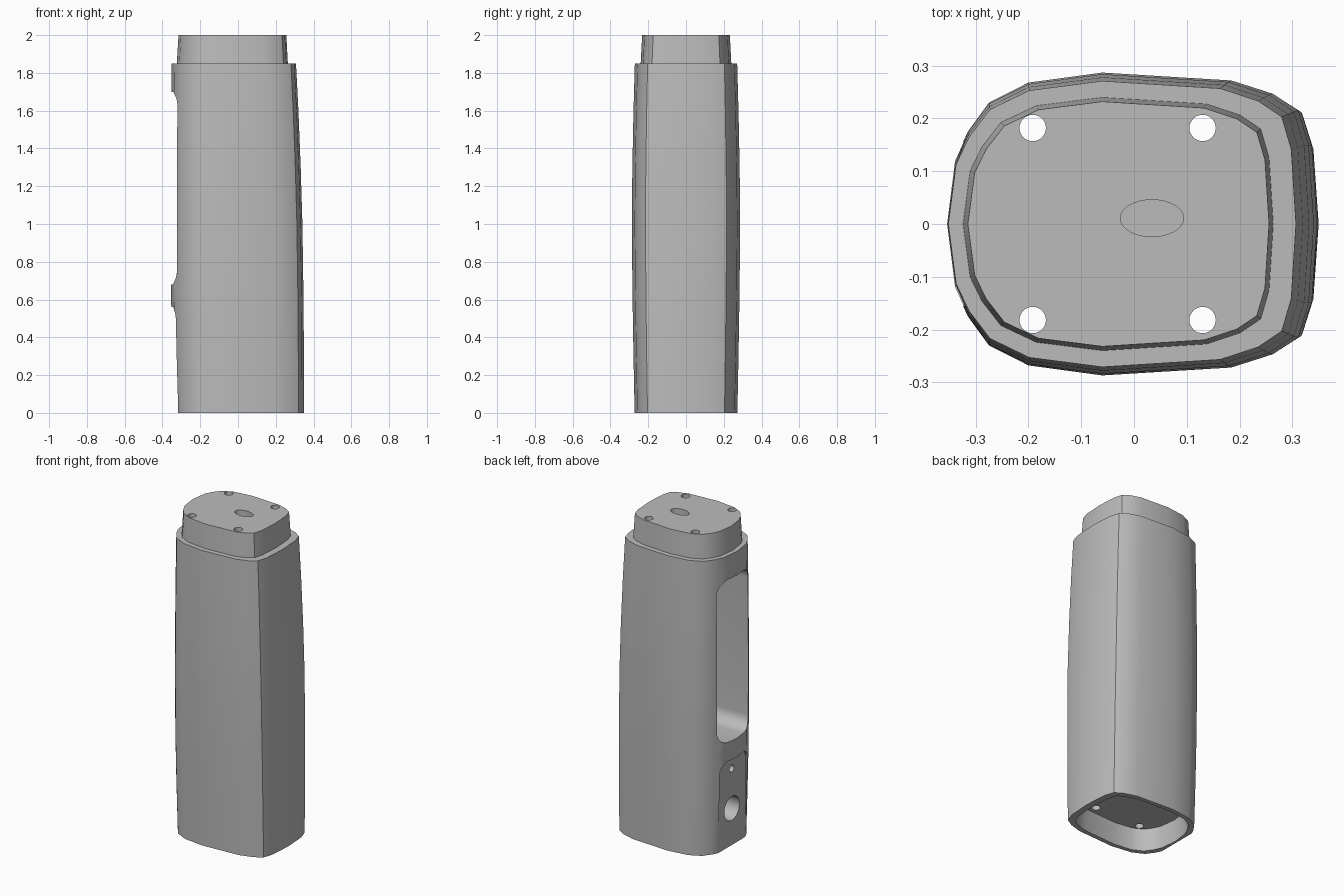
import bpy, bmesh, math
from mathutils import Matrix, Vector

if "Cube" in bpy.data.objects:
    bpy.data.objects.remove(bpy.data.objects["Cube"])

grey = bpy.data.materials.new("grey plastic")
grey.diffuse_color = (0.5, 0.5, 0.5, 1)
grey.use_nodes = True
grey.node_tree.nodes["Principled BSDF"].inputs["Base Color"].default_value = grey.diffuse_color

# Half outline of the body section, from the -x side to the +x side
HALF = [(-.355, 0), (-.34, .12), (-.315, .175), (-.275, .23), (-.2, .268), (-.06, .287),
        (.19, .272), (.27, .247), (.32, .215), (.34, .15), (.35, 0)]
OUTLINE = HALF + [(x, -y) for x, y in HALF[-2:0:-1]]


def section(z, left, right, depth):
    """Ring at height z, fitted to the given side limits and half depth."""
    ring = []
    for x, y in OUTLINE:
        t = (x + .06)
        x = -.06 + t * ((right + .06) / .41 if t > 0 else (left + .06) / -.295)
        ring.append((x, y * depth / .287, z))
    return ring


def add_object(name, bm):
    bmesh.ops.recalc_face_normals(bm, faces=bm.faces)
    mesh = bpy.data.meshes.new(name)
    bm.to_mesh(mesh)
    bm.free()
    mesh.materials.append(grey)
    ob = bpy.data.objects.new(name, mesh)
    bpy.context.collection.objects.link(ob)
    return ob


def loft(name, rings):
    """Skin a list of equal rings and cap both ends."""
    bm = bmesh.new()
    loops = [[bm.verts.new(p) for p in r] for r in rings]
    n = len(rings[0])
    for a, b in zip(loops, loops[1:]):
        for i in range(n):
            j = (i + 1) % n
            bm.faces.new((a[i], a[j], b[j], b[i]))
    bm.faces.new(loops[0])
    bm.faces.new(loops[-1])
    return add_object(name, bm)


def slot(name, x0, x1, half, z0, z1, r):
    """Rounded rectangular prism along x."""
    pts = []
    for cy, cz, start in ((half - r, z1 - r, 0), (r - half, z1 - r, 90),
                          (r - half, z0 + r, 180), (half - r, z0 + r, 270)):
        for k in range(9):
            a = math.radians(start + k * 90 / 8)
            pts.append((cy + r * math.cos(a), cz + r * math.sin(a)))
    return loft(name, [[(x, y, z) for y, z in pts] for x in (x0, x1)])


def rod(name, start, end, rx, ry=None):
    """Elliptical rod between two points."""
    start, end = Vector(start), Vector(end)
    rot = (end - start).to_track_quat('Z', 'Y').to_matrix().to_4x4()
    ring = [Vector((rx * math.cos(a), (ry or rx) * math.sin(a), 0))
            for a in (math.tau * k / 32 for k in range(32))]
    return loft(name, [[Matrix.Translation(c) @ rot @ p for p in ring] for c in (start, end)])


# Body: socket in the base, bulging shell, stepped tenon on top
body = loft("handle_body", [
    section(.14, -.30, .30, .24),
    section(0, -.305, .31, .245),
    section(0, -.34, .35, .272),
    section(.3, -.348, .349, .278),
    section(.6, -.354, .347, .283),
    section(1.0, -.355, .341, .287),
    section(1.3, -.355, .332, .284),
    section(1.6, -.354, .32, .278),
    section(1.85, -.352, .307, .271),
    section(1.85, -.324, .264, .24),
    section(2.0, -.315, .256, .232)])

# Openings: side window, lower panel, panel holes, top hole and four bolt holes
cutters = [
    slot("window_cutter", -.5, .2, .155, .68, 1.7, .08),
    slot("panel_cutter", -.5, -.318, .135, -.3, .56, .06),
    rod("socket_cutter", (-.5, 0, .23), (-.05, 0, .23), .075),
    rod("pin_cutter", (-.5, 0, .48), (-.15, 0, .48), .022),
    rod("top_hole_cutter", (.034, .011, 1.5), (.034, .011, 2.2), .06, .035)]
for x in (-.192, .13):
    for y in (-.182, .182):
        cutters.append(rod("bolt_hole_cutter", (x, y, -.2), (x, y, 2.2), .025))

bpy.context.view_layer.objects.active = body
body.select_set(True)
for cutter in cutters:
    mod = body.modifiers.new("cut", 'BOOLEAN')
    mod.operation = 'DIFFERENCE'
    mod.solver = 'EXACT'
    mod.object = cutter
    bpy.ops.object.modifier_apply(modifier=mod.name)
    bpy.data.objects.remove(cutter)

bpy.ops.object.shade_smooth_by_angle(angle=math.radians(35))
